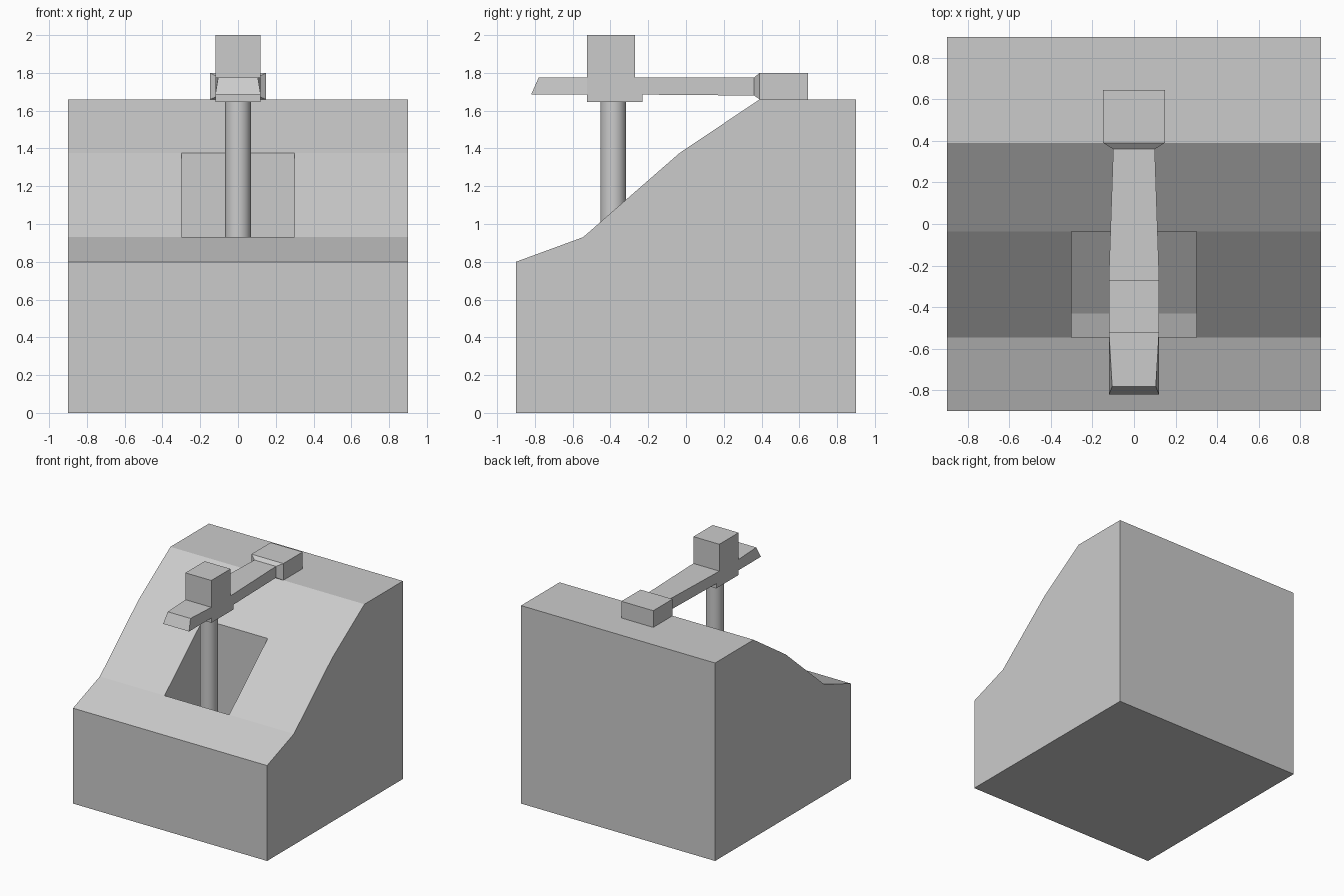
import bpy

if "Cube" in bpy.data.objects:
    bpy.data.objects.remove(bpy.data.objects["Cube"])


def add_mesh(name, verts, faces):
    me = bpy.data.meshes.new(name)
    me.from_pydata(verts, [], faces)
    me.update()
    ob = bpy.data.objects.new(name, me)
    bpy.context.collection.objects.link(ob)
    return ob


def loft(name, rings):
    """Join closed rings of equal length (ordered alike) and cap both ends."""
    n = len(rings[0])
    verts = [v for ring in rings for v in ring]
    faces = [tuple(range(n))[::-1], tuple(range(len(verts) - n, len(verts)))]
    for r in range(len(rings) - 1):
        for i in range(n):
            j = (i + 1) % n
            faces.append((r * n + i, r * n + j, (r + 1) * n + j, (r + 1) * n + i))
    return add_mesh(name, verts, faces)


def prism(name, profile, half):
    """Side profile (y, z), listed anticlockwise, extruded across x."""
    return loft(name, [[(x, y, z) for y, z in profile] for x in (-half, half)])


def ring(y, half, z0, z1, y_top=None, half_top=None):
    yt = y if y_top is None else y_top
    ht = half if half_top is None else half_top
    return [(-half, y, z0), (-ht, yt, z1), (ht, yt, z1), (half, y, z0)]


# Stepped hillside block
hill = prism("hill", [(-.9, 0), (.9, 0), (.9, 1.66), (.39, 1.66),
                      (-.035, 1.375), (-.545, .93), (-.9, .8)], .9)

# Shaft sunk into the slope, with a bent floor
shaft = prism("shaft_cutter", [(-.545, .31), (-.43, .35), (-.035, .62),
                               (-.035, 1.9), (-.545, 1.9)], .3)
shaft.hide_render = True
shaft.hide_viewport = True
shaft.display_type = 'WIRE'
cut = hill.modifiers.new("shaft", 'BOOLEAN')
cut.operation = 'DIFFERENCE'
cut.solver = 'EXACT'
cut.object = shaft

# Post rising out of the shaft
bpy.ops.mesh.primitive_cylinder_add(vertices=32, radius=.068, depth=1.32,
                                    location=(0, -.385, .99))
bpy.context.object.name = "post"
bpy.ops.object.shade_smooth_by_angle()

# Beam with bevelled nose, tapering back to a flared counterweight
loft("beam", [
    ring(-.82, .12, 1.685, 1.775, -.78, .105),
    ring(-.525, .12, 1.685, 1.775),
    ring(-.23, .12, 1.685, 1.775),
    ring(.36, .10, 1.68, 1.775),
    ring(.39, .148, 1.66, 1.80),
    ring(.645, .148, 1.66, 1.80),
])

# Head block and the saddle under it
loft("head", [ring(y, .12, 1.645, 2.0) for y in (-.525, -.27)])
loft("saddle", [ring(y, .12, 1.645, 1.76) for y in (-.27, -.23)])
